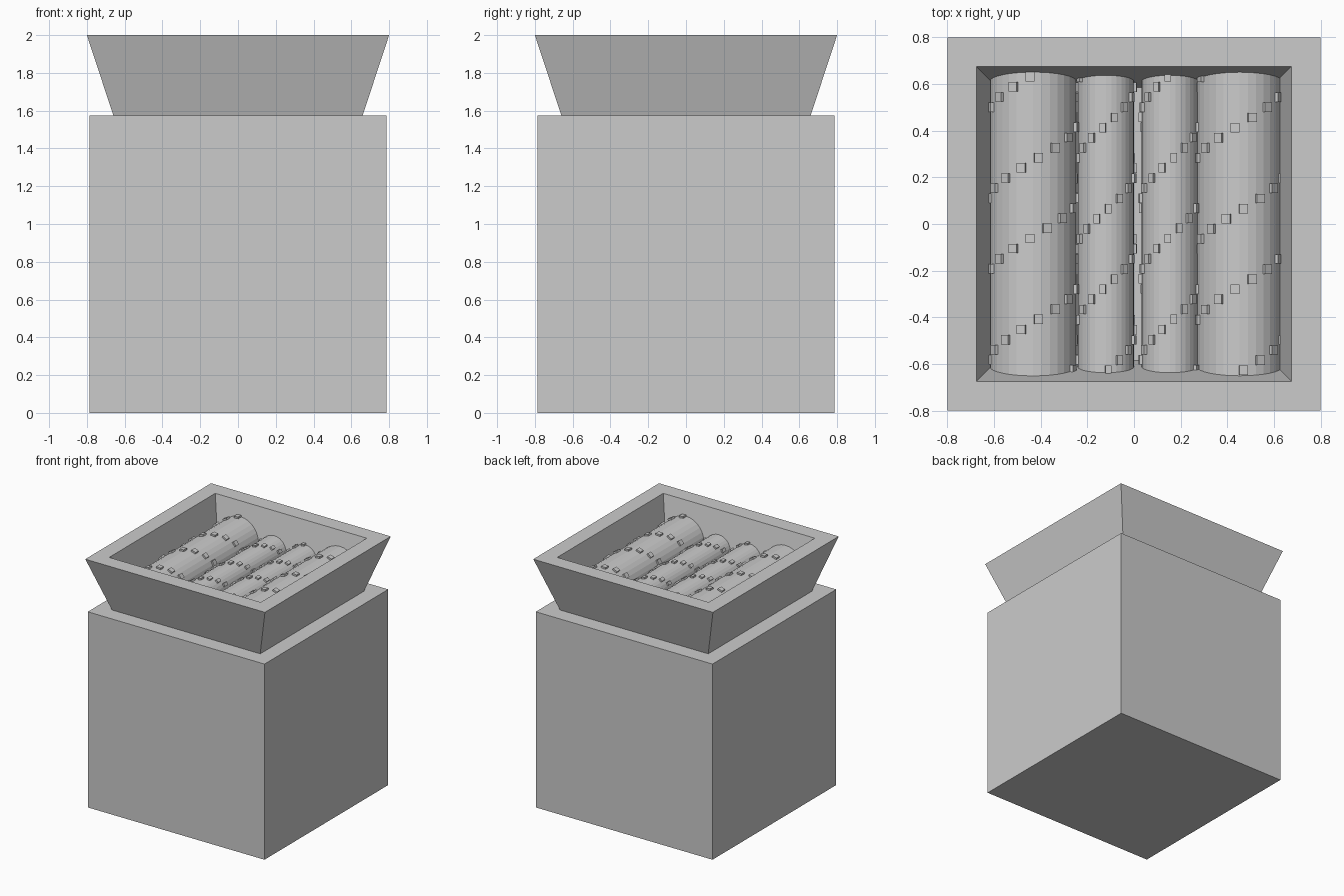
import bpy, bmesh, math
from mathutils import Matrix, Vector

if "Cube" in bpy.data.objects:
    bpy.data.objects.remove(bpy.data.objects["Cube"])


def new_object(name, bm):
    bmesh.ops.recalc_face_normals(bm, faces=bm.faces)
    me = bpy.data.meshes.new(name)
    bm.to_mesh(me)
    bm.free()
    ob = bpy.data.objects.new(name, me)
    bpy.context.collection.objects.link(ob)
    return ob


def add_box(bm, size, matrix):
    bmesh.ops.create_cube(bm, size=1, matrix=matrix @ Matrix.Diagonal((*size, 1)))


# Body: plain closed box
BODY_H = 1.575
bm = bmesh.new()
add_box(bm, (1.574, 1.574, BODY_H), Matrix.Translation((0, 0, BODY_H / 2)))
new_object("body", bm)

# Hopper: flared square ring, lofted from (half width, z) section points
section = [(0.66, BODY_H), (0.80, 2.0), (0.675, 2.0), (0.585, BODY_H)]
bm = bmesh.new()
rings = [[bm.verts.new((sx * h, sy * h, z))
          for sx, sy in ((-1, -1), (1, -1), (1, 1), (-1, 1))] for h, z in section]
for i in range(4):
    a, b = rings[i], rings[(i + 1) % 4]
    for j in range(4):
        k = (j + 1) % 4
        bm.faces.new((a[j], a[k], b[k], b[j]))
new_object("hopper", bm)

# Crushing rollers with two helical rows of teeth each
ROW, STEP, AXIS_Z = 0.0433, math.radians(22.5), 1.70
PHASE_A = [(7, 0.284), (-4, -0.062)]    # (angle from top in degrees, y) per helix
PHASE_B = [(-6, 0.413), (5, 0.066)]


def roller(name, x, radius, tooth_w, phases):
    bm = bmesh.new()
    centre = Matrix.Translation((x, 0, AXIS_Z))
    bmesh.ops.create_cone(bm, cap_ends=True, segments=32, radius1=radius,
                          radius2=radius, depth=1.32,
                          matrix=centre @ Matrix.Rotation(math.pi / 2, 4, 'X'))
    for deg, y0 in phases:
        for k in range(-30, 31):
            y = y0 + k * ROW
            if abs(y) > 0.635:
                continue
            turn = Matrix.Rotation(math.radians(deg) + k * STEP, 4, 'Y')
            add_box(bm, (tooth_w, 0.04, 0.03),
                    centre @ turn @ Matrix.Translation((0, y, radius - 0.002)))
    new_object(name, bm)


roller("outer_roller_left", -0.432, 0.186, 0.038, PHASE_A)
roller("inner_roller_left", -0.121, 0.121, 0.026, PHASE_B)
roller("inner_roller_right", 0.154, 0.121, 0.026, PHASE_A)
roller("outer_roller_right", 0.453, 0.184, 0.038, PHASE_B)
